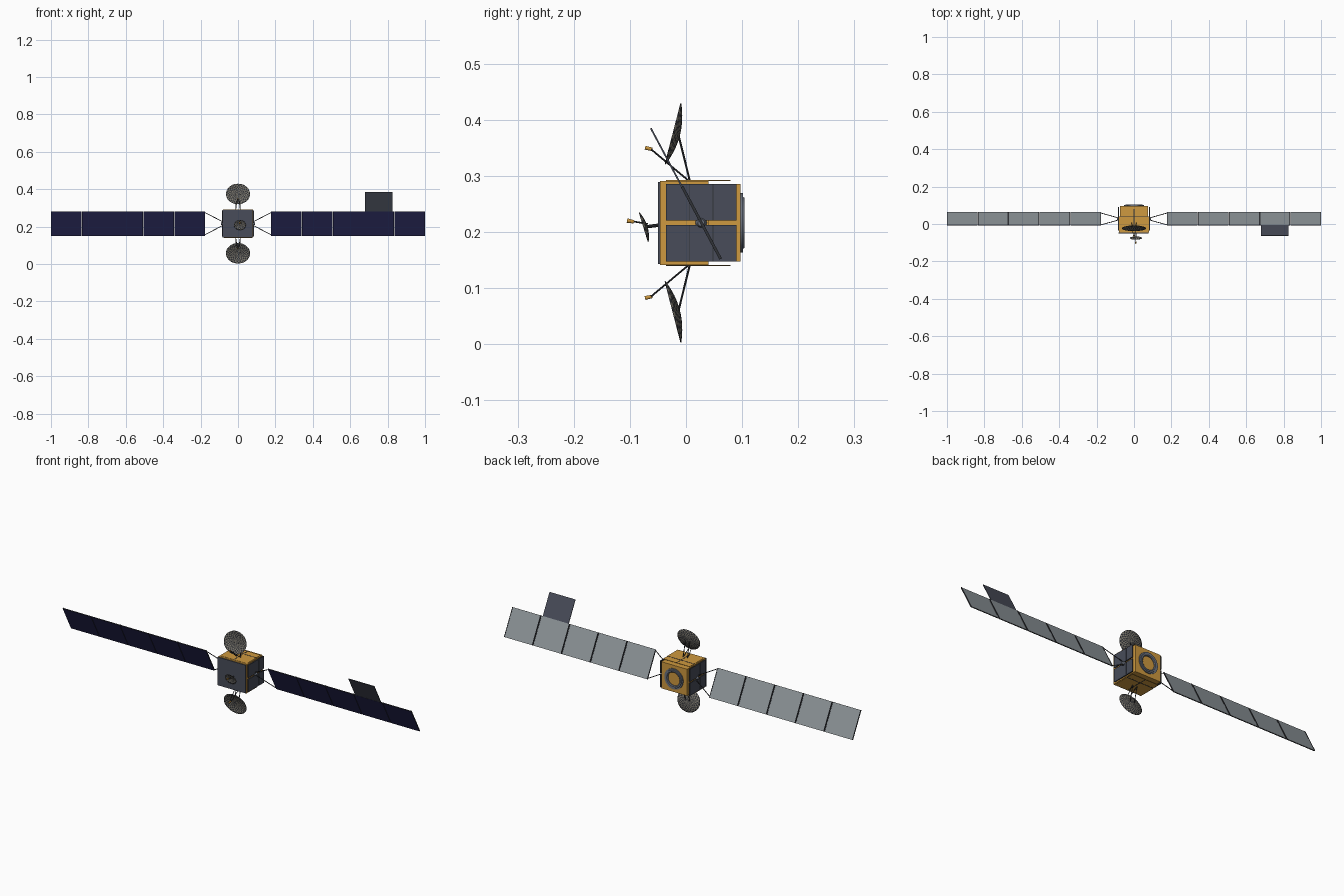
import bpy, bmesh, math
from mathutils import Vector, Matrix

cube = bpy.data.objects.get("Cube")
if cube:
    bpy.data.objects.remove(cube, do_unlink=True)


def material(name, r, g, b):
    m = bpy.data.materials.new(name)
    m.use_nodes = True
    m.diffuse_color = (r, g, b, 1)
    m.node_tree.nodes["Principled BSDF"].inputs["Base Color"].default_value = (r, g, b, 1)
    return m


GOLD = material("gold foil", 0.62, 0.32, 0.05)
SLATE = material("slate radiator", 0.065, 0.073, 0.1)
NAVY = material("navy solar cells", 0.022, 0.022, 0.1)
GREY = material("grey panel back", 0.27, 0.3, 0.32)
DARK = material("charcoal", 0.03, 0.032, 0.038)
MESH = material("tan dish mesh", 0.2, 0.185, 0.15)
RING = material("ring metal", 0.15, 0.17, 0.21)

MID = 0.216                       # height of the body centre
PIVOT = Vector((0, 0.027, MID))   # wing axis
TILT = Matrix.Rotation(math.radians(28), 4, "X")


def finish(name, bm, mats, matrix=Matrix()):
    bm.transform(matrix)
    mesh = bpy.data.meshes.new(name)
    bm.to_mesh(mesh)
    bm.free()
    for m in mats:
        mesh.materials.append(m)
    obj = bpy.data.objects.new(name, mesh)
    bpy.context.collection.objects.link(obj)
    return obj


def box(name, lo, hi, mats, matrix=Matrix(), rule=None):
    """Box between two corners; rule picks a material from the face normal."""
    lo, hi = Vector(lo), Vector(hi)
    bm = bmesh.new()
    bmesh.ops.create_cube(bm, size=1)
    for v in bm.verts:
        v.co = (lo + hi) / 2 + v.co * (hi - lo)
    bm.normal_update()
    if rule:
        for f in bm.faces:
            f.material_index = rule(f.normal)
    return finish(name, bm, mats, matrix)


def rod(name, a, b, r, mat, r2=None, sides=8):
    a, b = Vector(a), Vector(b)
    bm = bmesh.new()
    bmesh.ops.create_cone(bm, cap_ends=True, segments=sides, radius1=r,
                          radius2=r if r2 is None else r2, depth=(b - a).length)
    turn = (b - a).to_track_quat("Z", "Y").to_matrix().to_4x4()
    return finish(name, bm, [mat], Matrix.Translation((a + b) / 2) @ turn)


def smooth(obj):
    bpy.ops.object.select_all(action="DESELECT")
    obj.select_set(True)
    bpy.context.view_layer.objects.active = obj
    bpy.ops.object.shade_smooth_by_angle()


def dish(name, centre, normal, rx, ry, depth, rings=8, sides=40):
    """Shallow bowl opening along its normal, with a woven two-tone surface."""
    bm = bmesh.new()
    hub = bm.verts.new((0, 0, -depth))
    rows = []
    for i in range(1, rings + 1):
        t = i / rings
        rows.append([bm.verts.new((rx * t * math.cos(a), ry * t * math.sin(a), depth * (t * t - 1)))
                     for a in (2 * math.pi * j / sides for j in range(sides))])
    for j in range(sides):
        k = (j + 1) % sides
        bm.faces.new((hub, rows[0][j], rows[0][k])).material_index = j % 2
        for i in range(rings - 1):
            f = bm.faces.new((rows[i][j], rows[i + 1][j], rows[i + 1][k], rows[i][k]))
            f.material_index = (i + j + 1) % 2
    n = Vector(normal).normalized()
    x = Vector((1, 0, 0))
    turn = Matrix((x, n.cross(x), n)).transposed().to_4x4()
    obj = finish(name, bm, [MESH, DARK], Matrix.Translation(centre) @ turn)
    smooth(obj)
    mod = obj.modifiers.new("thickness", "SOLIDIFY")
    mod.thickness = 0.0015
    return obj


# Body: wide front section, narrower rear section, dark front plate
box("body_front", (-0.08, -0.046, MID - 0.075), (0.08, 0.04, MID + 0.075), [GOLD])
box("body_rear", (-0.074, 0.04, MID - 0.069), (0.074, 0.097, MID + 0.069), [GOLD])
box("front_plate", (-0.082, -0.05, MID - 0.073), (0.077, -0.046, MID + 0.073), [SLATE])

# Side radiators: two rows of three on a dark backing
for s, side in ((1, "left"), (-1, "right")):
    for row in (-1, 1):
        z0, z1 = sorted((MID + row * 0.004, MID + row * 0.069))
        xs = sorted((s * 0.080, s * 0.083))
        box(f"{side}_radiator_backing", (xs[0], -0.036, z0), (xs[1], 0.09, z1), [DARK])
        for col in range(3):
            y = -0.036 + col * 0.0425
            xs = sorted((s * 0.083, s * 0.0855))
            box(f"{side}_radiator", (xs[0], y, z0), (xs[1], y + 0.041, z1), [SLATE])

# Top and bottom decks: thin overhanging sheets with dark seams
for s, side in ((1, "top"), (-1, "bottom")):
    zs = sorted((MID + s * 0.075, MID + s * 0.0762))
    box(f"{side}_deck", (-0.076, -0.036, zs[0]), (0.076, 0.079, zs[1]), [GOLD])
    zs = sorted((MID + s * 0.0762, MID + s * 0.0768))
    box(f"{side}_seam_across", (-0.076, 0.04, zs[0]), (0.076, 0.044, zs[1]), [DARK])
    box(f"{side}_seam_along", (-0.002, -0.036, zs[0]), (0.002, 0.079, zs[1]), [DARK])

# Rear docking ring: stepped hollow profile spun around the y axis
bm = bmesh.new()
profile = [(0.034, 0.096), (0.034, 0.101), (0.038, 0.104), (0.045, 0.104),
           (0.046, 0.102), (0.053, 0.102), (0.053, 0.096)]
edges = []
verts = [bm.verts.new((r, y, 0)) for r, y in profile]
for a, b in zip(verts, verts[1:]):
    edges.append(bm.edges.new((a, b)))
bmesh.ops.spin(bm, geom=verts + edges, cent=(0, 0, 0), axis=(0, 1, 0),
               angle=2 * math.pi, steps=48, use_merge=True)
bmesh.ops.remove_doubles(bm, verts=bm.verts, dist=0.0001)
bmesh.ops.recalc_face_normals(bm, faces=bm.faces)
smooth(finish("rear_ring", bm, [RING], Matrix.Translation((0, 0, MID))))

# Solar wings: five hinged panels each, carried by a V yoke
WING = Matrix.Translation(PIVOT) @ TILT
HALF = 0.073


def panel_rule(n):
    return 0 if n.y < -0.5 else 1 if n.y > 0.5 else 2


for s, side in ((1, "left"), (-1, "right")):
    for i in range(5):
        x0 = 0.175 + i * 0.165
        xs = sorted((s * (x0 + 0.002), s * (x0 + 0.165)))
        xs = [max(-1, min(1, x)) for x in xs]
        box(f"{side}_solar_panel", (xs[0], -0.002, -HALF), (xs[1], 0.002, HALF),
            [NAVY, GREY, DARK], WING, panel_rule)
        # dark hinge edges on the back
        for e in (0.002, 0.162):
            hs = sorted((s * (x0 + e), s * (x0 + e + 0.003)))
            box(f"{side}_panel_edge", (hs[0], 0.002, -HALF), (hs[1], 0.003, HALF), [DARK], WING)
    for v in (-1, 1):
        rod(f"{side}_yoke_arm", WING @ Vector((s * 0.083, 0, v * 0.012)),
            WING @ Vector((s * 0.178, 0, v * 0.068)), 0.002, DARK)
    rod(f"{side}_yoke_hub", PIVOT + Vector((s * 0.078, 0, 0)),
        PIVOT + Vector((s * 0.092, 0, 0)), 0.011, RING, 0.006, 16)

# Extra flap on the upper edge of the left wing
box("wing_flap", (0.678, -0.0015, HALF), (0.826, 0.0015, HALF + 0.118), [SLATE], WING)

# Large dishes above and below, with paired struts and a feed horn
for s, side in ((1, "top"), (-1, "bottom")):
    def at(x, y, h):
        return Vector((x, y, MID + s * h))

    dish(f"{side}_dish", at(0, -0.024, 0.159), (0, -0.968, s * 0.25), 0.064, 0.056, 0.012)
    for x in (-0.012, 0.012):
        rod(f"{side}_dish_strut", at(x, 0.007, 0.074), at(x, -0.013, 0.155), 0.0018, DARK)
        rod(f"{side}_feed_strut", at(x, 0.006, 0.074), at(x * 0.3, -0.062, 0.131), 0.0016, DARK)
    rod(f"{side}_feed_horn", at(0, -0.073, 0.134), at(0, -0.06, 0.131), 0.0035, GOLD, 0.003, 12)

# Small front dish with its feed
dish("front_dish", (0.01, -0.076, 0.208), (0, -0.956, -0.294), 0.032, 0.027, 0.006, 5, 24)
rod("front_dish_mount", (0.01, -0.048, 0.212), (0.01, -0.071, 0.209), 0.003, DARK)
rod("front_feed_strut", (0.01, -0.068, 0.214), (0.01, -0.096, 0.219), 0.0015, DARK)
rod("front_feed_horn", (0.01, -0.105, 0.220), (0.01, -0.093, 0.218), 0.004, GOLD, 0.003, 12)
